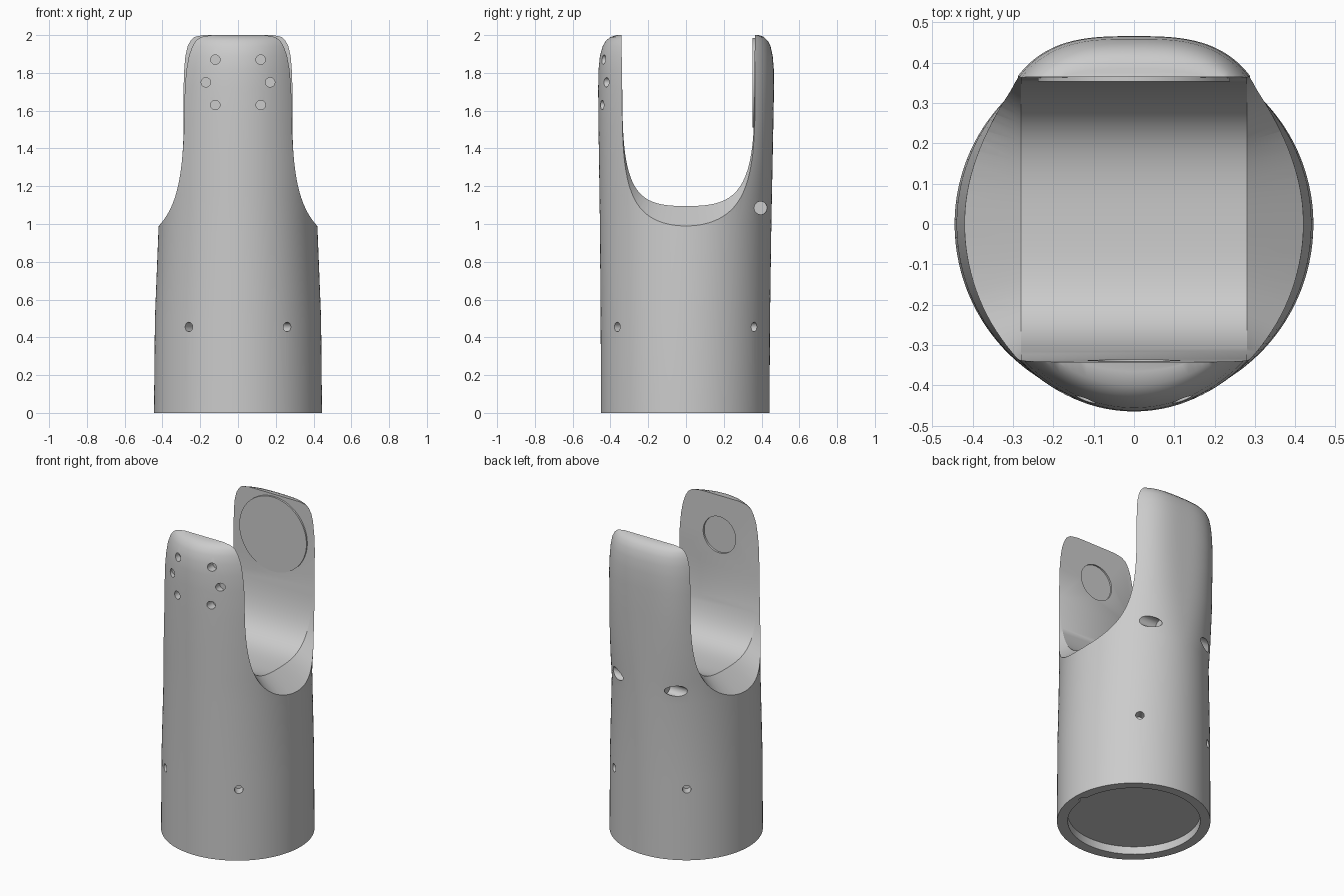
import bpy, bmesh
from math import sin, cos, pi
from mathutils import Vector
from mathutils.geometry import interpolate_bezier

cube = bpy.data.objects.get("Cube")
if cube:
    bpy.data.objects.remove(cube, do_unlink=True)

grey = bpy.data.materials.new("plain grey")
grey.use_nodes = True
tone = (0.6, 0.6, 0.6, 1)
grey.diffuse_color = tone
grey.node_tree.nodes["Principled BSDF"].inputs["Base Color"].default_value = tone


def make_object(name, bm):
    bmesh.ops.recalc_face_normals(bm, faces=bm.faces)
    mesh = bpy.data.meshes.new(name)
    bm.to_mesh(mesh)
    bm.free()
    mesh.materials.append(grey)
    obj = bpy.data.objects.new(name, mesh)
    bpy.context.collection.objects.link(obj)
    return obj


def loft(name, rings):
    """Skin a list of equal-length closed rings and cap both ends."""
    bm = bmesh.new()
    loops = [[bm.verts.new(p) for p in ring] for ring in rings]
    for a, b in zip(loops, loops[1:]):
        for i in range(len(a)):
            j = (i + 1) % len(a)
            bm.faces.new((a[i], a[j], b[j], b[i]))
    bm.faces.new(loops[0])
    bm.faces.new(loops[-1])
    return make_object(name, bm)


def rod(name, start, end, radius, sides=32):
    """Cylinder between two points."""
    start, end = Vector(start), Vector(end)
    axis = end - start
    bm = bmesh.new()
    bmesh.ops.create_cone(bm, cap_ends=True, segments=sides, radius1=radius,
                          radius2=radius, depth=axis.length)
    turn = axis.to_track_quat('Z', 'Y').to_matrix()
    bmesh.ops.rotate(bm, matrix=turn, verts=bm.verts)
    bmesh.ops.translate(bm, vec=(start + end) / 2, verts=bm.verts)
    return make_object(name, bm)


def signed_pow(v, e):
    return abs(v) ** e * (1 if v >= 0 else -1)


# Column sections: height, front half width, back half width,
# front depth, back depth, back squareness
sections = [
    (0, .445, .445, .45, .442, 2), (.5, .44, .44, .452, .445, 2),
    (1, .42, .42, .456, .452, 2), (1.15, .42, .41, .458, .455, 2.2),
    (1.35, .42, .385, .461, .459, 2.6), (1.55, .415, .365, .464, .463, 2.9),
    (1.72, .41, .36, .465, .466, 3), (1.82, .4, .355, .463, .465, 3),
    (1.89, .39, .35, .456, .459, 3), (1.94, .38, .345, .442, .448, 3),
    (1.97, .375, .34, .425, .433, 3), (1.99, .375, .34, .4, .413, 3),
    (2, .375, .34, .366, .385, 3)]


def section_ring(z, wf, wb, df, db, square, n=128):
    ring = []
    for i in range(n):
        a = 2 * pi * (i + 0.5) / n
        c, s = cos(a), sin(a)
        if s > 0:
            e = 2 / square
            ring.append((wb * signed_pow(c, e), db * signed_pow(s, e), z))
        else:
            ring.append((wf * c, df * s, z))
    return ring


body = loft("forked_column", [section_ring(*s) for s in sections])

# U-shaped slot, flaring outward and downward at both sides
floor = 1.095


def half_u(side, wall, top):
    pts = interpolate_bezier(Vector((wall, 1.55)), Vector((wall - .01, 1.13)),
                             Vector((.22, floor)), Vector((0, floor)), 20)
    return [(side * top, 2.2)] + [(side * p[0], p[1]) for p in pts]


profile = half_u(-1, .335, .345) + half_u(1, .36, .367)[-2::-1]


def slot_ring(x, widen, drop):
    return [(x, y * widen, z - drop * (2.2 - z) / (2.2 - floor)) for y, z in profile]


slot = loft("slot_cutter", [slot_ring(-.5, 1.32, .165), slot_ring(-.28, 1, 0),
                            slot_ring(.28, 1, 0), slot_ring(.5, 1.32, .165)])
cutters = [slot]

# Screw holes, mirrored left and right
for m in (-1, 1):
    for x, z in ((.12, 1.87), (.17, 1.75), (.12, 1.63)):
        cutters.append(rod("front_screw_cutter", (m * x, -.6, z), (m * x, -.39, z), .025))
    for f in (-1, 1):
        cutters.append(rod("lower_screw_cutter", (m * .35, f * .49, .455),
                           (m * .22, f * .308, .455), .025))
    cutters.append(rod("side_screw_cutter", (m * .5, .395, 1.085),
                       (m * .14, .395, 1.085), .034))

# Round recess inside the front arm, socket and key notch underneath
cutters.append(rod("front_arm_recess_cutter", (0, -.3, 1.75), (0, -.349, 1.75), .115, 64))
cutters.append(rod("base_socket_cutter", (0, 0, -.1), (0, 0, .05), .385, 96))
cutters.append(rod("base_notch_cutter", (.385, 0, -.1), (.385, 0, .05), .025))

for cutter in cutters:
    mod = body.modifiers.new(cutter.name, 'BOOLEAN')
    mod.operation = 'DIFFERENCE'
    mod.solver = 'EXACT'
    mod.object = cutter

# Bake the cuts and drop the cutters
bpy.context.view_layer.update()
shape = bpy.data.meshes.new_from_object(
    body.evaluated_get(bpy.context.evaluated_depsgraph_get()))
body.modifiers.clear()
body.data = shape
for cutter in cutters:
    bpy.data.objects.remove(cutter, do_unlink=True)

# Raised round pad inside the back arm
pad = rod("back_arm_pad", (0, .353, 1.748), (0, .375, 1.748), .238, 96)

for obj in (body, pad):
    bpy.ops.object.select_all(action='DESELECT')
    obj.select_set(True)
    bpy.context.view_layer.objects.active = obj
    bpy.ops.object.shade_smooth_by_angle(angle=0.5)
